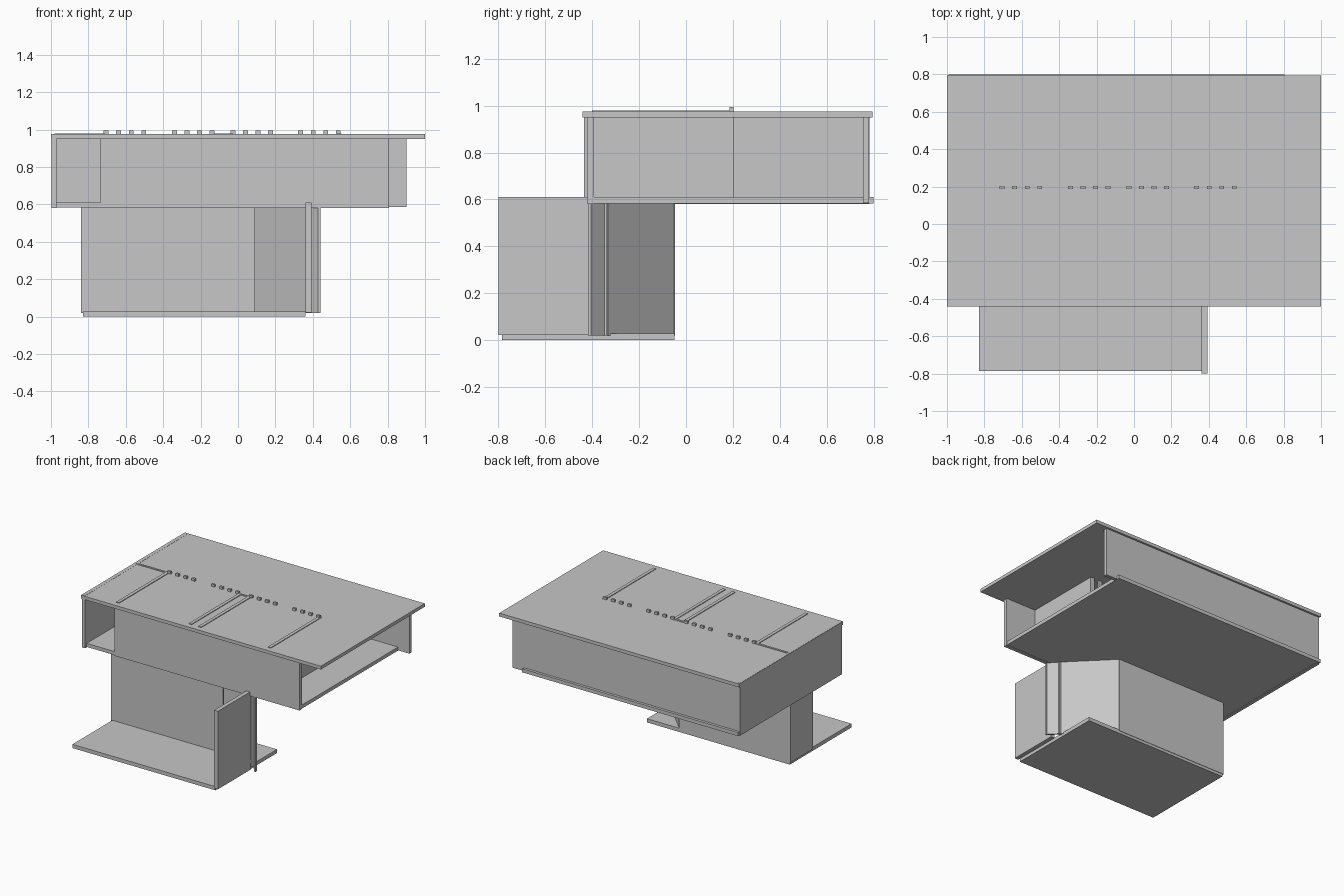
import bpy, bmesh, math
from mathutils import Matrix

if "Cube" in bpy.data.objects:
    bpy.data.objects.remove(bpy.data.objects["Cube"], do_unlink=True)

GREY = (0.57, 0.57, 0.57, 1)
grey = bpy.data.materials.new("plain_grey")
grey.use_nodes = True
grey.diffuse_color = GREY
grey.node_tree.nodes["Principled BSDF"].inputs["Base Color"].default_value = GREY


def box(name, x, y, z, turn=0):
    """Box spanning the (low, high) pairs, turned about its own vertical axis."""
    spans = (x, y, z)
    size = [b - a for a, b in spans]
    mid = [(a + b) / 2 for a, b in spans]
    bm = bmesh.new()
    bmesh.ops.create_cube(bm, size=1, matrix=Matrix.Diagonal((*size, 1)))
    mesh = bpy.data.meshes.new(name)
    bm.to_mesh(mesh)
    bm.free()
    mesh.materials.append(grey)
    obj = bpy.data.objects.new(name, mesh)
    obj.location = mid
    obj.rotation_euler.z = turn
    bpy.context.collection.objects.link(obj)
    return obj


def wall(name, start, end, z, thick=0.012):
    """Upright panel centred on the line from start to end."""
    dx, dy = end[0] - start[0], end[1] - start[1]
    half = math.hypot(dx, dy) / 2
    cx, cy = (start[0] + end[0]) / 2, (start[1] + end[1]) / 2
    return box(name, (cx - half, cx + half), (cy - thick / 2, cy + thick / 2),
               z, math.atan2(dy, dx))


# Lower storey: ground slab and thin enclosing walls
LOW = (0.02, 0.59)
box("ground_slab", (-0.83, 0.36), (-0.785, -0.05), (0, 0.028))
box("lower_back_wall", (-0.84, 0.09), (-0.06, -0.047), LOW)
box("lower_side_wall", (-0.84, -0.825), (-0.305, -0.05), LOW)
box("lower_front_wall", (-0.84, 0.09), (-0.31, -0.295), LOW)
box("garden_wall", (0.362, 0.393), (-0.8, -0.415), (0.022, 0.61))

# Slanted entrance with post, door and door jamb
wall("slanted_wall", (0.088, -0.055), (0.368, -0.338), LOW)
box("door_post", (0.36, 0.382), (-0.36, -0.337), LOW)
wall("entrance_door", (0.378, -0.352), (0.434, -0.41), LOW)
box("door_jamb", (0.428, 0.44), (-0.418, -0.405), (0.02, 0.6))

# Upper storey: floor, roof and outer walls
box("upper_floor", (-0.993, 0.805), (-0.415, 0.8), (0.583, 0.61))
box("roof", (-1, 1), (-0.442, 0.795), (0.95, 0.975))
box("upper_front_wall", (-0.735, 0.807), (-0.42, -0.392), (0.581, 0.96))
box("upper_back_wall", (-0.99, 0.9), (0.755, 0.78), (0.585, 0.96))
box("upper_side_wall", (-0.997, -0.97), (-0.435, 0.782), (0.58, 0.976))

# Room partitions, their tops just proud of the roof
ROOM = (0.6, 0.98)
for i, x in enumerate((-0.735, -0.13, -0.05, 0.53)):
    box(f"partition_{i + 1}", (x, x + 0.024), (-0.4, 0.2), ROOM)
box("balcony_back_wall", (-0.98, -0.72), (0.185, 0.2), ROOM)
box("closet_back_wall", (-0.13, -0.03), (0.185, 0.2), ROOM)

# Small window frame on the balcony wall
for i in range(4):
    x = -0.881 + i * 0.019
    box(f"window_bar_{i + 1}", (x, x + 0.004), (0.178, 0.186), (0.735, 0.84))
for i, z in enumerate((0.735, 0.836)):
    box(f"window_rail_{i + 1}", (-0.881, -0.82), (0.178, 0.186), (z, z + 0.004))

# Screen posts along the corridor, in four groups of four
for group, first in enumerate((-0.705, -0.34, -0.027, 0.335)):
    for i in range(4):
        x = first + i * 0.067
        box(f"screen_post_{group + 1}_{i + 1}", (x - 0.013, x + 0.013),
            (0.186, 0.202), (0.6, 0.994))
